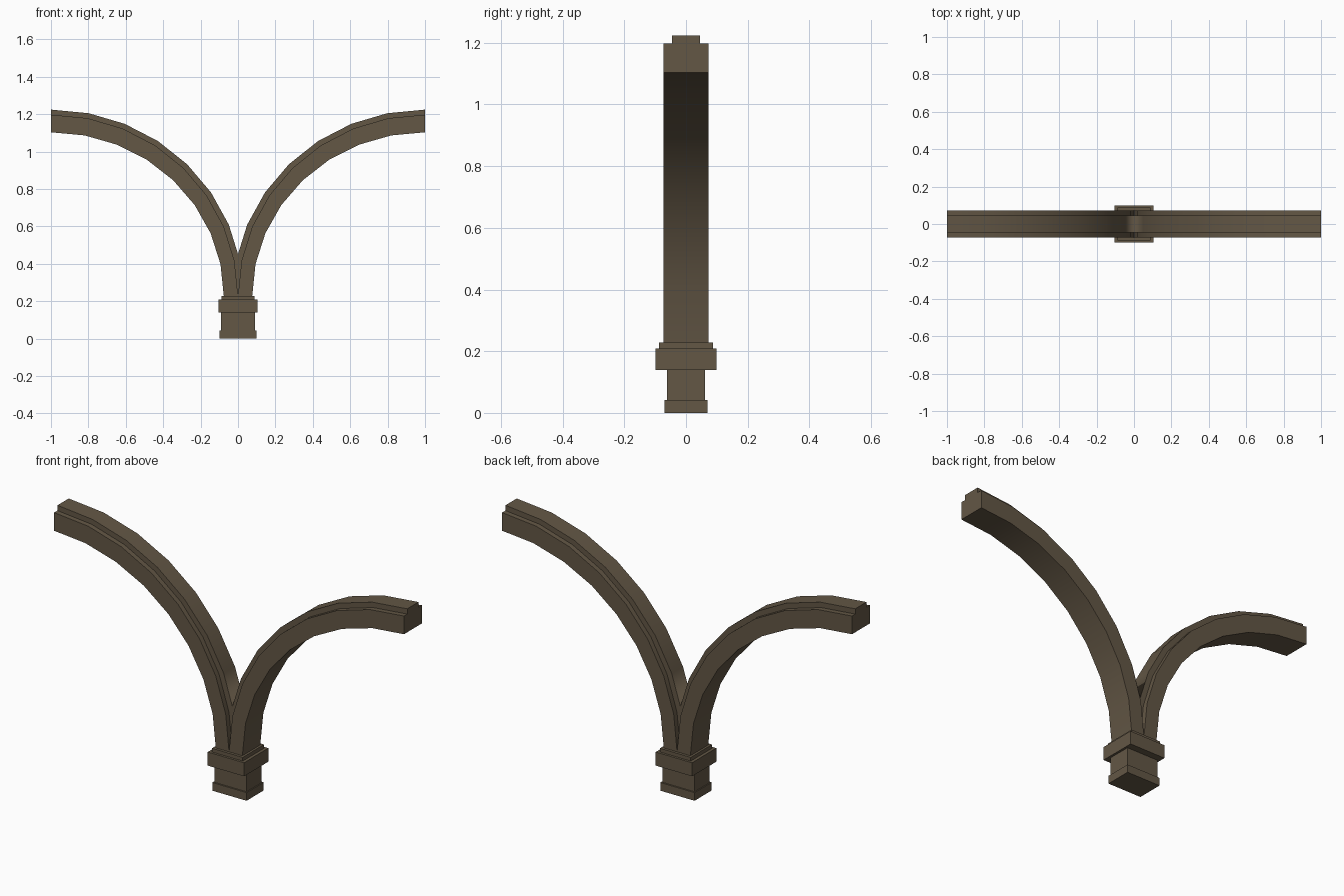
import bpy, bmesh, math

if "Cube" in bpy.data.objects:
    bpy.data.objects.remove(bpy.data.objects["Cube"])

# One dark weathered-timber colour
mat = bpy.data.materials.new("dark brown")
mat.diffuse_color = (0.125, 0.095, 0.06, 1)
mat.use_nodes = True
mat.node_tree.nodes["Principled BSDF"].inputs["Base Color"].default_value = mat.diffuse_color


def finish(name, bm):
    bmesh.ops.recalc_face_normals(bm, faces=bm.faces)
    me = bpy.data.meshes.new(name)
    bm.to_mesh(me)
    bm.free()
    me.materials.append(mat)
    ob = bpy.data.objects.new(name, me)
    bpy.context.collection.objects.link(ob)
    return ob


def block(name, hx, hy, z0, z1):
    bm = bmesh.new()
    bmesh.ops.create_cube(bm, size=1)
    for v in bm.verts:
        v.co = (v.co.x * 2 * hx, v.co.y * 2 * hy, z0 + (v.co.z + 0.5) * (z1 - z0))
    return finish(name, bm)


# Stacked corbel: foot, neck, capital and thin top slab
block("foot", 0.098, 0.070, 0, 0.042)
block("neck", 0.092, 0.062, 0.042, 0.139)
block("capital", 0.104, 0.099, 0.139, 0.209)
block("top_slab", 0.088, 0.087, 0.209, 0.228)

# Stepped rib section: (half width y, horizontal radius, vertical radius)
SPRING = 0.228
UNDER, SHOULDER, RIDGE = (0.924, 0.875), (1.0, 0.969), (1.029, 0.996)
section = [(-0.073, UNDER), (0.073, UNDER), (0.073, SHOULDER), (0.046, SHOULDER),
           (0.046, RIDGE), (-0.046, RIDGE), (-0.046, SHOULDER), (-0.073, SHOULDER)]
STEPS = 8

# Sweep the section through a quarter ellipse centred at x = 1
bm = bmesh.new()
rings = []
for i in range(STEPS + 1):
    a = math.pi / 2 * i / STEPS
    rings.append([bm.verts.new((1 - r[0] * math.cos(a), y, SPRING + r[1] * math.sin(a)))
                  for y, r in section])
n = len(section)
for r0, r1 in zip(rings, rings[1:]):
    for k in range(n):
        bm.faces.new((r0[k], r0[(k + 1) % n], r1[(k + 1) % n], r1[k]))
bm.faces.new(rings[0])
bm.faces.new(rings[-1])
bmesh.ops.recalc_face_normals(bm, faces=bm.faces)
# Trim where the two ribs meet, then mirror
bmesh.ops.bisect_plane(bm, geom=bm.verts[:] + bm.edges[:] + bm.faces[:], dist=1e-5,
                       plane_co=(0, 0, 0), plane_no=(-1, 0, 0), clear_outer=True)
ribs = finish("arch_ribs", bm)
mod = ribs.modifiers.new("mirror", 'MIRROR')
mod.use_axis[0] = True
mod.merge_threshold = 0.0005

bpy.context.view_layer.objects.active = ribs
ribs.select_set(True)
bpy.ops.object.shade_smooth_by_angle(angle=math.radians(30))
